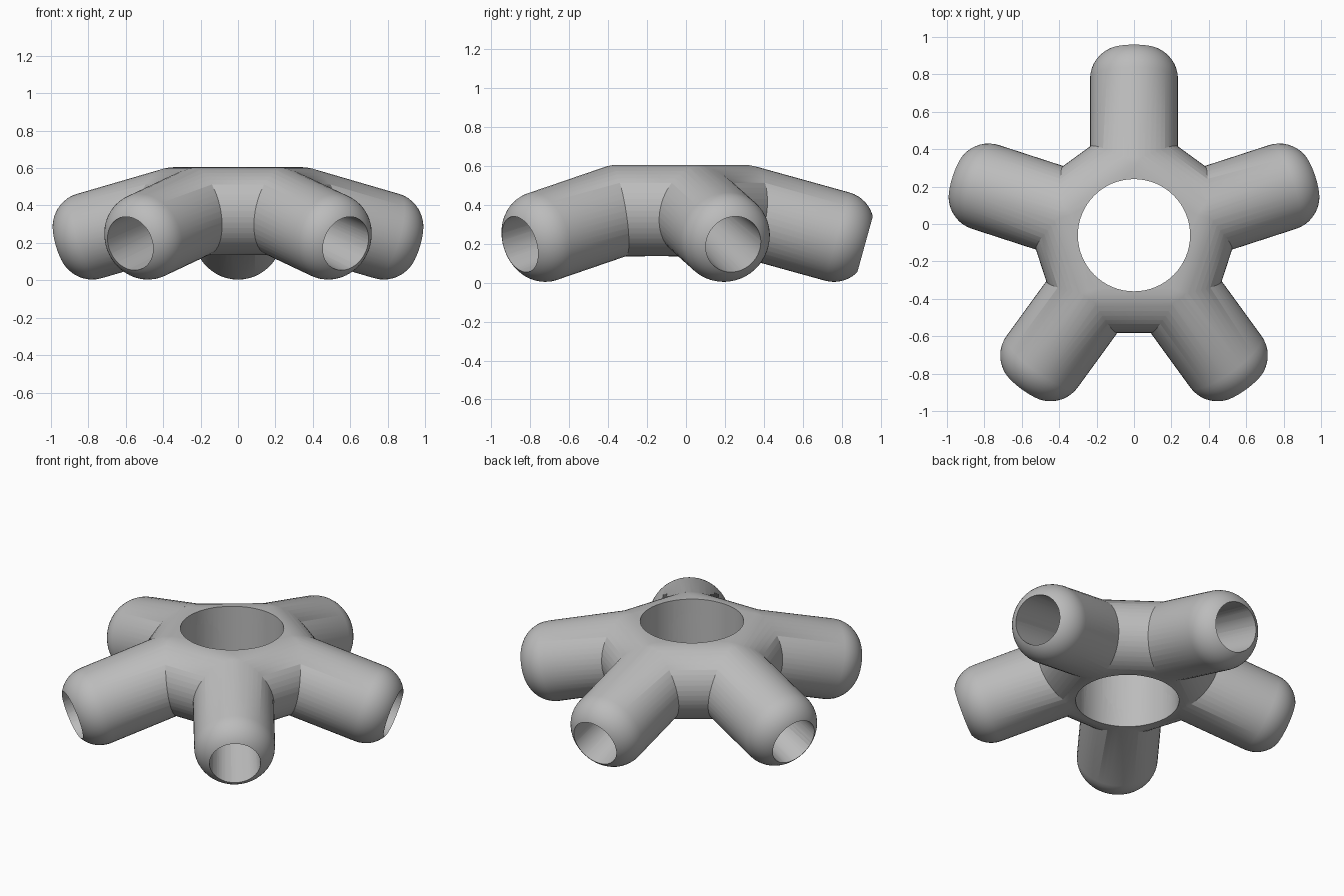
import bpy, bmesh
from math import sin, cos, pi, radians, sqrt
from mathutils import Matrix, Vector

cube = bpy.data.objects.get("Cube")
if cube:
    bpy.data.objects.remove(cube)

TUBE = 0.235          # outer radius of hub edge and arms
CORNER = 0.355        # distance of the arm roots from the hub axis
CENTRE = Vector((0, -0.06, 0.37))
DROOP = radians(15.5)
STRAIGHT, ROUND, LENGTH = 0.50, 0.17, 0.655
MOUTH = 0.145
ANGLES = [pi / 2 + i * 2 * pi / 5 for i in range(5)]

grey = bpy.data.materials.new("plain_grey")
grey.use_nodes = True
grey.diffuse_color = (0.5, 0.5, 0.5, 1)
grey.node_tree.nodes["Principled BSDF"].inputs["Base Color"].default_value = (0.5, 0.5, 0.5, 1)


def add_object(name, bm):
    bmesh.ops.recalc_face_normals(bm, faces=bm.faces)
    mesh = bpy.data.meshes.new(name)
    bm.to_mesh(mesh)
    bm.free()
    mesh.materials.append(grey)
    obj = bpy.data.objects.new(name, mesh)
    bpy.context.collection.objects.link(obj)
    return obj


def lathe(name, profile, matrix, segments=48):
    """Closed solid turned around local z from (radius, height) points."""
    bm = bmesh.new()
    rings = [[bm.verts.new((r * cos(2 * pi * k / segments), r * sin(2 * pi * k / segments), h))
              for k in range(segments)] for r, h in profile]
    for a, b in zip(rings, rings[1:]):
        for k in range(segments):
            n = (k + 1) % segments
            bm.faces.new((a[k], a[n], b[n], b[k]))
    bm.faces.new(rings[0])
    bm.faces.new(rings[-1])
    bm.transform(matrix)
    return add_object(name, bm)


def combine(target, tool, operation):
    mod = target.modifiers.new(tool.name, "BOOLEAN")
    mod.operation, mod.solver, mod.object = operation, "EXACT", tool
    bpy.context.view_layer.objects.active = target
    bpy.ops.object.modifier_apply(modifier=mod.name)
    bpy.data.objects.remove(tool)


def root(angle):
    return CENTRE + Vector((cos(angle), sin(angle), 0)) * CORNER


# Rounded pentagonal hub: hull of a ball at each corner
bm = bmesh.new()
for angle in ANGLES:
    bmesh.ops.create_uvsphere(bm, u_segments=40, v_segments=24, radius=TUBE,
                              matrix=Matrix.Translation(root(angle)))
hull = bmesh.ops.convex_hull(bm, input=bm.verts)
bmesh.ops.delete(bm, geom=[v for v in set(hull["geom_interior"]) if isinstance(v, bmesh.types.BMVert)],
                 context="VERTS")
bmesh.ops.delete(bm, geom=[f for f in set(hull["geom_unused"]) if isinstance(f, bmesh.types.BMVert)],
                 context="VERTS")
bmesh.ops.dissolve_limit(bm, angle_limit=0.002, verts=bm.verts, edges=bm.edges)
connector = add_object("five_arm_connector", bm)

# Drooping arms with rounded ends
arm_profile = [(TUBE, 0)]
for i in range(11):
    h = (LENGTH - STRAIGHT) * sin(pi / 2 * i / 10)
    arm_profile.append((TUBE - ROUND + sqrt(ROUND ** 2 - h ** 2), STRAIGHT + h))
bore_profile = [(0.125, -0.2), (MOUTH + 0.004, LENGTH + 0.02)]
frames = [Matrix.Translation(root(a)) @ Matrix.Rotation(a, 4, "Z")
          @ Matrix.Rotation(pi / 2 + DROOP, 4, "Y") for a in ANGLES]
for frame in frames:
    combine(connector, lathe("arm", arm_profile, frame), "UNION")

# Central opening and the bores through the arms
for frame in frames:
    combine(connector, lathe("arm_bore", bore_profile, frame), "DIFFERENCE")
combine(connector, lathe("centre_bore", [(0.3, -0.5), (0.3, 0.5)],
                         Matrix.Translation(CENTRE), 64), "DIFFERENCE")

bpy.ops.object.select_all(action="DESELECT")
connector.select_set(True)
bpy.context.view_layer.objects.active = connector
bpy.ops.object.shade_smooth_by_angle(angle=radians(30))
